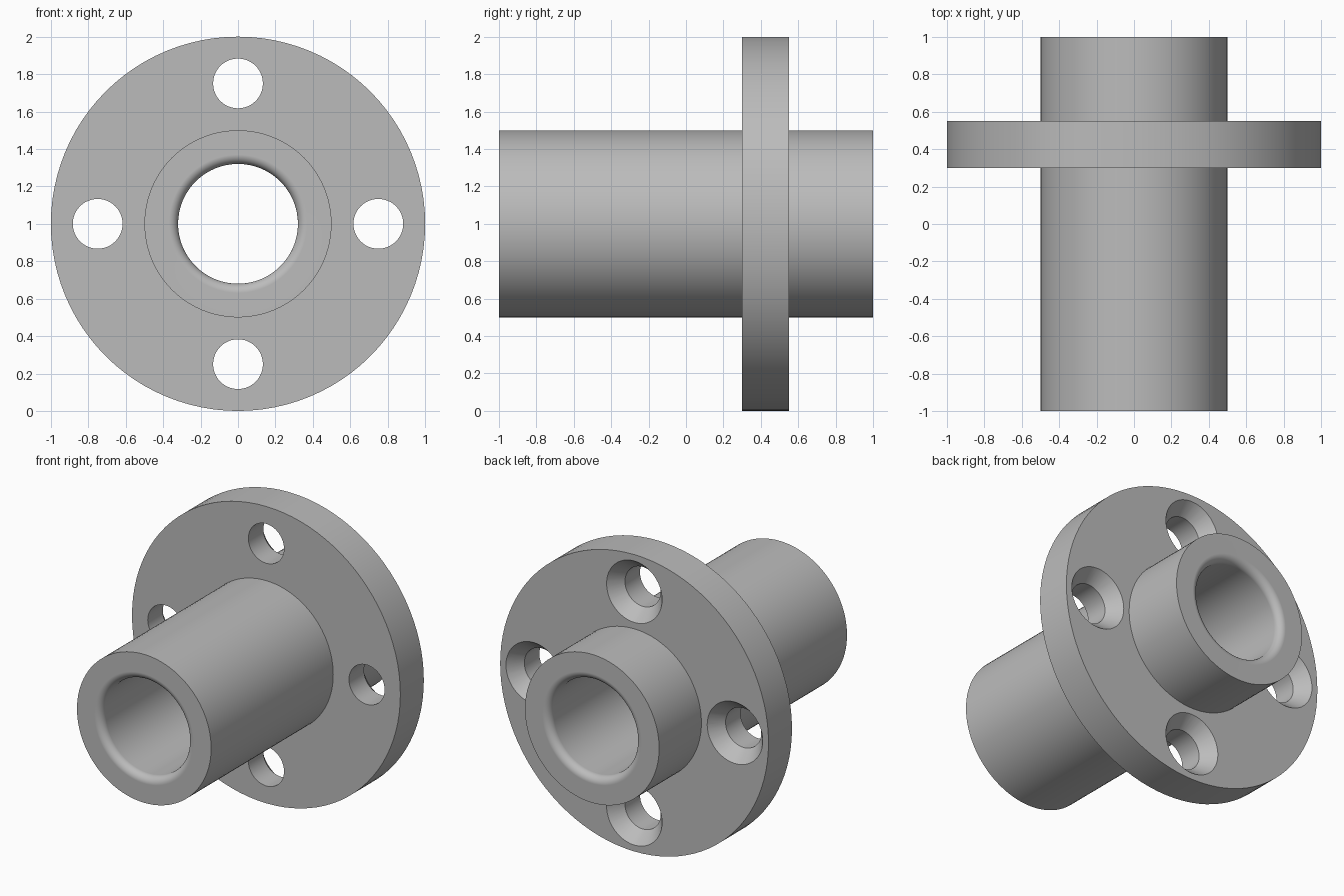
import bpy, bmesh
from math import pi, sin, cos, radians
from mathutils import Matrix, Vector

cube = bpy.data.objects.get("Cube")
if cube:
    bpy.data.objects.remove(cube, do_unlink=True)

steel = bpy.data.materials.new("plain_grey")
steel.use_nodes = True
grey = (0.5, 0.5, 0.5, 1)
steel.diffuse_color = grey
steel.node_tree.nodes["Principled BSDF"].inputs["Base Color"].default_value = grey

CENTRE = Vector((0, 0, 1))
OUTER, BORE, FILLET = 0.5, 0.32, 0.05
FLANGE, FRONT, BACK = 1.0, 0.3, 0.55
BOLT_CIRCLE, HOLE, SINK, SINK_DEPTH = 0.75, 0.133, 0.207, 0.09


def lathe(name, profile, segments, centres):
    """Turn a closed (radius, y) profile about the y direction at each centre."""
    bm = bmesh.new()
    for c in centres:
        verts = [bm.verts.new(c + Vector((r, y, 0))) for r, y in profile]
        edges = [bm.edges.new((a, b)) for a, b in zip(verts, verts[1:] + verts[:1])]
        bmesh.ops.spin(bm, geom=verts + edges, cent=c, axis=(0, 1, 0),
                       angle=2 * pi, steps=segments, use_merge=True)
    bmesh.ops.remove_doubles(bm, verts=bm.verts, dist=0.0001)
    # drop edges left lying on the turning axis
    loose = [e for e in bm.edges if not e.link_faces]
    bmesh.ops.delete(bm, geom=loose, context='EDGES')
    bmesh.ops.recalc_face_normals(bm, faces=bm.faces)
    mesh = bpy.data.meshes.new(name)
    bm.to_mesh(mesh)
    bm.free()
    mesh.materials.append(steel)
    obj = bpy.data.objects.new(name, mesh)
    bpy.context.collection.objects.link(obj)
    return obj


# Sleeve and flange as one turned solid, with rounded bore mouths
steps = 10
arc = [(BORE + FILLET * (1 - cos(t)), 1 - FILLET * (1 - sin(t)))
       for t in (pi / 2 * i / steps for i in range(steps + 1))]
profile = arc + [(OUTER, 1), (OUTER, BACK), (FLANGE, BACK),
                 (FLANGE, FRONT), (OUTER, FRONT), (OUTER, -1)]
profile += [(r, -y) for r, y in reversed(arc)]
body = lathe("flanged_sleeve", profile, 96, [CENTRE])

# Four countersunk bolt holes, wide at the back
hole = [(0, FRONT - 0.1), (HOLE, FRONT - 0.1), (HOLE, BACK - SINK_DEPTH),
        (SINK, BACK), (SINK, BACK + 0.1), (0, BACK + 0.1)]
places = [CENTRE + Matrix.Rotation(pi / 2 * i, 3, 'Y') @ Vector((BOLT_CIRCLE, 0, 0))
          for i in range(4)]
cutter = lathe("bolt_hole_cutter", hole, 48, places)
cutter.hide_render = True

bpy.ops.object.select_all(action='DESELECT')
bpy.context.view_layer.objects.active = body
body.select_set(True)
cut = body.modifiers.new("bolt_holes", 'BOOLEAN')
cut.operation, cut.solver, cut.object = 'DIFFERENCE', 'EXACT', cutter
bpy.ops.object.modifier_apply(modifier=cut.name)
bpy.data.objects.remove(cutter, do_unlink=True)

# Smooth walls, crisp rims, flat end faces
bpy.ops.object.shade_smooth_by_angle(angle=radians(25))
weighted = body.modifiers.new("flat_ends", 'WEIGHTED_NORMAL')
weighted.keep_sharp = True
